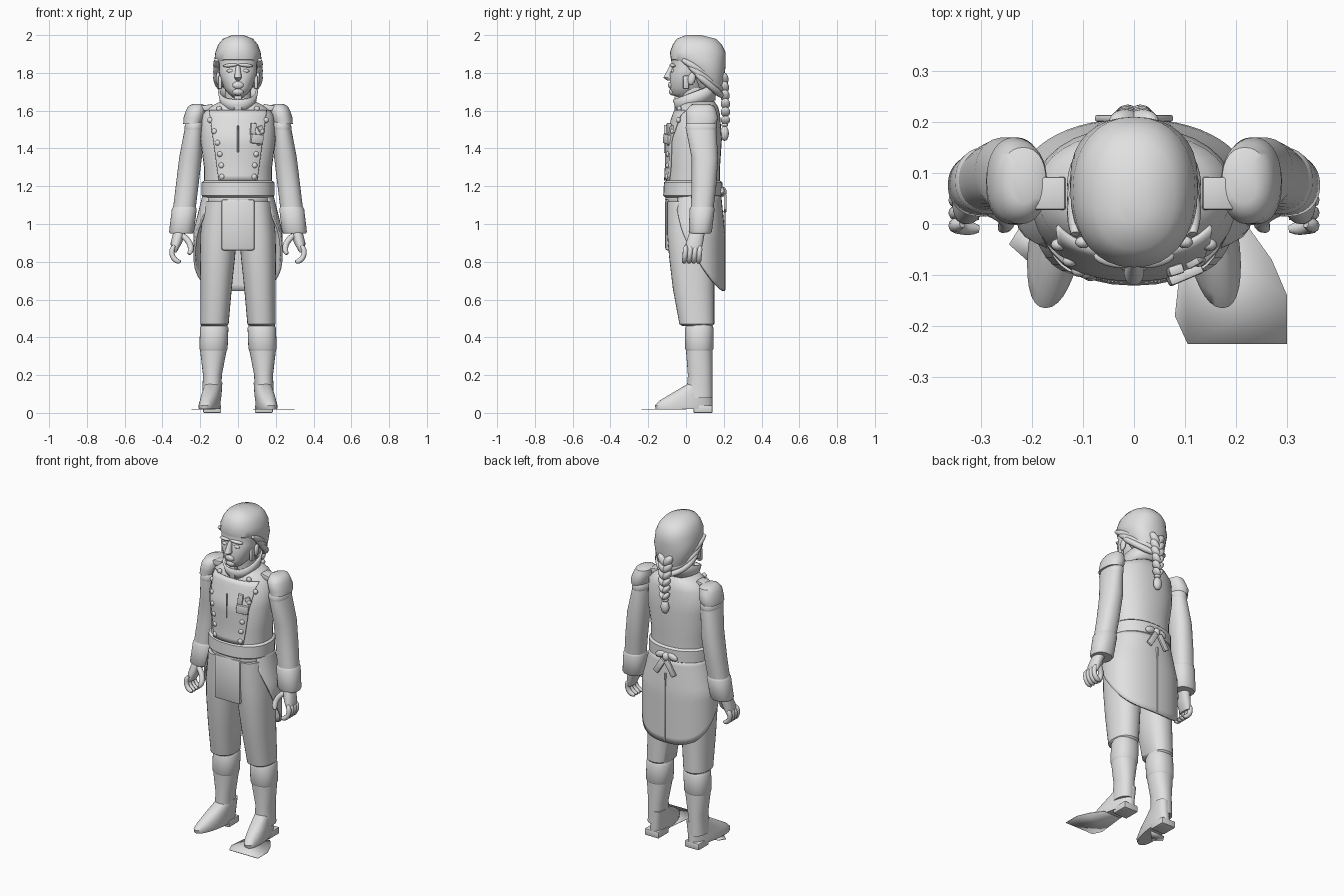
import bpy, bmesh, math
from mathutils import Matrix, Vector, Euler

if "Cube" in bpy.data.objects:
    bpy.data.objects.remove(bpy.data.objects["Cube"], do_unlink=True)

GREY = (.75, .75, .75, 1)
grey = bpy.data.materials.new("plain grey")
grey.use_nodes = True
grey.diffuse_color = GREY
grey.node_tree.nodes["Principled BSDF"].inputs["Base Color"].default_value = GREY
SIDES = (("left", 1), ("right", -1))
made = []


def finish(name, bm):
    bmesh.ops.recalc_face_normals(bm, faces=bm.faces)
    mesh = bpy.data.meshes.new(name)
    bm.to_mesh(mesh)
    bm.free()
    mesh.materials.append(grey)
    ob = bpy.data.objects.new(name, mesh)
    bpy.context.collection.objects.link(ob)
    made.append(ob)
    return ob


def thicken(ob, amount):
    modifier = ob.modifiers.new("thickness", "SOLIDIFY")
    modifier.thickness, modifier.offset = amount, 0


def skin(name, loops, caps=True):
    """Join closed loops of points into one surface."""
    bm = bmesh.new()
    rows = [[bm.verts.new(p) for p in loop] for loop in loops]
    for low, high in zip(rows, rows[1:]):
        for i in range(len(low)):
            bm.faces.new((low[i - 1], low[i], high[i], high[i - 1]))
    if caps:
        bm.faces.new(rows[0])
        bm.faces.new(rows[-1])
    return finish(name, bm)


def power(value, exponent):
    return math.copysign(abs(value) ** exponent, value)


def ring(section, side=1, swell=0, tilt=0, count=32):
    """Rounded outline of a section: height, front, back, half width, centre x."""
    z, front, back, half, centre = section
    middle, depth, loop = (front + back) / 2, (back - front) / 2 + swell, []
    for i in range(count):
        angle = math.tau * i / count
        x = centre + (half + swell) * power(math.cos(angle), .9)
        y = depth * power(math.sin(angle), .9)
        loop.append((side * x, middle + y, z + tilt * y))
    return loop


def shape(keys, bottom=0, top=0):
    """Add a centre x that runs evenly from the bottom key to the top key."""
    low, high = keys[0][0], keys[-1][0]
    return [(*k, bottom + (top - bottom) * (k[0] - low) / (high - low)) for k in keys]


def section_at(sections, z):
    for low, high in zip(sections, sections[1:]):
        if low[0] <= z <= high[0]:
            t = (z - low[0]) / (high[0] - low[0])
            return [a + (b - a) * t for a, b in zip(low, high)]
    return sections[0]


def loft(name, sections, side=1, **options):
    return skin(name, [ring(s, side) for s in sections], **options)


def band(name, sections, low, high, swell, side=1):
    """Raised band following a shape between two heights."""
    edge = .01
    steps = ((low, 0), (low + edge, swell), (high - edge, swell), (high, 0))
    skin(name, [ring(section_at(sections, z), side, s) for z, s in steps])


def blob(name, place, size, turn=(0, 0, 0)):
    bm = bmesh.new()
    m = Matrix.LocRotScale(Vector(place), Euler(turn), Vector(size))
    bmesh.ops.create_uvsphere(bm, u_segments=16, v_segments=10, radius=1, matrix=m)
    finish(name, bm)


def block(name, place, size, turn=(0, 0, 0), bevel=.005):
    bm = bmesh.new()
    m = Matrix.LocRotScale(Vector(place), Euler(turn), Vector(size))
    bmesh.ops.create_cube(bm, size=1, matrix=m)
    bmesh.ops.bevel(bm, geom=bm.edges[:], offset=bevel, segments=2, affect="EDGES", profile=.5)
    finish(name, bm)


def tube(name, path, thick, steps=10, sides=10):
    """Round tube along a path function of 0..1, thinner at its ends."""
    points = [Vector(path(i / steps)) for i in range(steps + 1)]
    normal, loops = None, []
    for i, p in enumerate(points):
        along = (points[min(i + 1, steps)] - points[max(i - 1, 0)]).normalized()
        normal = normal or along.orthogonal()
        normal = (normal - along * normal.dot(along)).normalized()
        across = along.cross(normal)
        radius = thick * min(1, .5 + min(i, steps - i) / 3)
        angles = [math.tau * k / sides for k in range(sides)]
        loops.append([p + radius * (math.cos(a) * normal + math.sin(a) * across) for a in angles])
    skin(name, loops)


def sheet(name, surface, thick, columns=40, rows=14):
    bm = bmesh.new()
    grid = [[bm.verts.new(surface(u / columns, v / rows)) for u in range(columns + 1)]
            for v in range(rows + 1)]
    for low, high in zip(grid, grid[1:]):
        for i in range(columns):
            bm.faces.new((low[i], low[i + 1], high[i + 1], high[i]))
    thicken(finish(name, bm), thick)


# Shapes that other parts follow: height, front, back, half width
BODY = shape([(1.13, -.11, .18, .18), (1.3, -.1, .18, .18), (1.45, -.1, .19, .2),
              (1.58, -.06, .18, .19), (1.62, -.04, .17, .15), (1.65, -.03, .15, .09)])
SLEEVE = shape([(.95, .02, .13, .06), (1.2, .03, .16, .06), (1.35, .03, .17, .06),
                (1.5, 0, .16, .05), (1.61, .02, .15, .03)], .3, .22)
BOOT = shape([(.08, 0, .14, .05), (.2, .01, .14, .05), (.33, 0, .14, .07), (.47, 0, .14, .07)], .14, .125)


def on_chest(x, z, out):
    _, front, back, half, _ = section_at(BODY, z)
    curve = max(0, 1 - abs(x / half) ** 2.2) ** .45
    return x, (front + back) / 2 - (back - front) / 2 * curve - out, z


def chest_panel(u, v):
    return on_chest((2 * u - 1) * (.1 + .05 * v), 1.23 + .37 * v, .006)


# Jacket with front panel, buttons and medal
loft("jacket", BODY)
sheet("chest_panel", chest_panel, .012)
block("front_opening", on_chest(0, 1.45, .01), (.008, .014, .15))
for name, side in SIDES:
    for i in range(7):
        x = .1 if i == 6 else .085 + .0025 * i * i
        blob(name + "_button", on_chest(side * x, 1.25 + .06 * i, .01), (.015, .012, .015))
block("medal", on_chest(.1, 1.45, .015), (.07, .02, .05), (0, .1, .4))
block("medal_ribbon", on_chest(.08, 1.5, .015), (.03, .02, .07), (0, .1, .3))
block("medal_clasp", on_chest(.12, 1.5, .01), (.03, .02, .04), (0, -.4, .5))

# Collar, neck and cravat
collar = shape([(1.62, -.04, .15, .085), (1.7, -.065, .155, .1)])
thicken(skin("collar", [ring(s, tilt=.37) for s in collar], caps=False), .012)
loft("neck", shape([(1.6, -.02, .12, .07), (1.72, -.03, .12, .07)]))
block("cravat", (0, -.045, 1.64), (.04, .03, .08))

# Head and face
loft("face", shape([(1.67, -.05, .06, .03), (1.69, -.08, .08, .05), (1.72, -.084, .1, .075),
                    (1.8, -.085, .1, .1), (1.82, -.075, .1, .1), (1.89, -.08, .1, .1)]))
loft("nose", shape([(1.76, -.1, -.06, .01), (1.775, -.12, -.06, .02), (1.84, -.085, -.06, .01)]))
blob("lips", (0, -.08, 1.735), (.03, .015, .02))
blob("chin", (0, -.07, 1.7), (.03, .02, .02))
for name, side in SIDES:
    blob(name + "_eye", (side * .04, -.07, 1.81), (.02, .01, .01))
    blob(name + "_brow", (side * .04, -.07, 1.84), (.04, .015, .01), (0, side * .1, side * .2))
    blob(name + "_ear", (side * .105, .03, 1.77), (.012, .02, .035), (-.2, 0, 0))
    block(name + "_sideburn", (side * .095, 0, 1.75), (.02, .03, .07))

# Hair swept back into a plait
loft("hair", shape([(1.7, .06, .19, .06), (1.75, .04, .2, .1), (1.84, -.03, .21, .125),
                    (1.87, -.08, .21, .125), (1.91, -.085, .21, .12), (1.95, -.07, .19, .105),
                    (1.98, -.05, .16, .08), (2, 0, .08, .03)]))
tube("hair_ridge", lambda u: (0, .1 * u - .08, 1.99 - .1 * (1 - u) ** 2), .01)
for name, side in SIDES:
    for lock in range(3):
        drop = .035 * lock
        tube(name + "_hair_lock", lambda u: (side * .115 * (1 - u ** 3), drop + (.22 - drop) * u - .02,
                                             1.87 - drop - .13 * u), .018)
    for i in range(6):
        wide = .034 - .0025 * i
        blob(name + "_plait_strand", (side * wide / 2, .2 + .003 * min(i, 3), 1.765 - .043 * i),
             (wide * .7, .025, wide * 1.25), (0, side * .65, 0))
blob("plait_tie", (0, .205, 1.525), (.02, .018, .012))
blob("plait_end", (0, .205, 1.48), (.026, .022, .04))

for name, side in SIDES:
    # Sleeve, cuff and epaulette
    loft(name + "_sleeve", SLEEVE, side)
    band(name + "_cuff", SLEEVE, .95, 1.09, .006, side)
    band(name + "_shoulder_trim", SLEEVE, 1.5, 1.54, .004, side)
    loft(name + "_epaulette", shape([(1.53, 0, .16, .05), (1.56, 0, .17, .056), (1.6, 0, .16, .053),
                                     (1.625, .02, .15, .045), (1.635, .04, .12, .025)], .24, .215), side)
    block(name + "_shoulder_strap", (side * .17, .06, 1.615), (.075, .065, .03), (0, side * .15, 0))

    # Curled hand
    loft(name + "_palm", shape([(.85, 0, .08, .015), (.9, 0, .09, .03), (.96, .02, .1, .032)], .34, .31), side)
    for i in range(4):
        tube(name + "_finger", lambda u: (side * (.305 + .045 * math.cos(2.4 * u - .8)), .025 * i - .01 * u,
                                          .85 - .05 * math.sin(2.4 * u - .8)), .014)
    tube(name + "_thumb", lambda u: (side * (.25 + .06 * (1 - 1.4 * u) ** 2), .04 - .05 * u, .95 - .11 * u), .016)

    # Breeches, tall boot, foot and heel
    loft(name + "_breeches", shape([(.46, -.02, .14, .065), (.47, -.035, .15, .075), (.66, -.07, .15, .083),
                                    (.83, -.09, .15, .093), (.95, -.1, .16, .096), (1.12, -.1, .16, .085)],
                                   .125, .095), side)
    loft(name + "_boot", BOOT, side)
    band(name + "_boot_top", BOOT, .33, .46, .005, side)
    foot = loft(name + "_foot", shape([(.02, -.16, .14, .05), (.04, -.165, .14, .053), (.065, -.14, .14, .05),
                                       (.095, -.09, .14, .05), (.16, .02, .14, .044)], .15, .14), side)
    for v in foot.data.vertices:  # splay the toes
        v.co.x -= side * .15 * v.co.y
    block(name + "_heel", (side * .137, .09, .02), (.095, .1, .04))

# Hips, front flap and sash
loft("hips", shape([(.9, -.05, .14, .07), (.97, -.09, .16, .16), (1.15, -.11, .18, .18)]))
block("front_flap", (0, -.085, .995), (.175, .05, .27), bevel=.012)
band("sash", BODY, 1.14, 1.23, .012)
blob("sash_knot", (0, .195, 1.17), (.022, .02, .026))
for name, side in SIDES:
    blob(name + "_sash_loop", (side * .04, .19, 1.175), (.035, .014, .02), (0, side * .3, 0))
    block(name + "_sash_end", (side * .037, .207, 1.11), (.036, .014, .1), (0, -side * .55, 0))


# Coat tails wrapping from the back to the front of the hips
def coat_tails(u, v):
    angle = (2 * u - 1) * 2.2
    hem = .645 + .06 * abs(angle) ** 2.5
    z = hem + (1.16 - hem) * v
    flare = min(1, (1.16 - z) / .2)
    x = (.18 + .05 * flare) * power(math.sin(angle), .9)
    return x, .045 + (.135 + .02 * flare) * power(math.cos(angle), .9), z


sheet("coat_tails", coat_tails, .012)
block("tail_seam", (0, .202, .86), (.008, .012, .42), bevel=.002)

# Thin plates under the feet
for name, outline in (("left_plate", ((.22, 0), (.27, -.07), (.3, -.14), (.3, -.235), (.105, -.235),
                                      (.08, -.18), (.1, 0))),
                      ("right_plate", ((-.22, 0), (-.245, -.04), (-.2, -.08), (-.12, 0)))):
    bm = bmesh.new()
    bm.faces.new([bm.verts.new((x, y, .02)) for x, y in outline])
    thicken(finish(name, bm), .003)

# Smooth shading with crisp folds
bpy.ops.object.select_all(action="DESELECT")
for ob in made:
    ob.select_set(True)
bpy.context.view_layer.objects.active = made[0]
bpy.ops.object.shade_smooth_by_angle(angle=math.radians(42))
